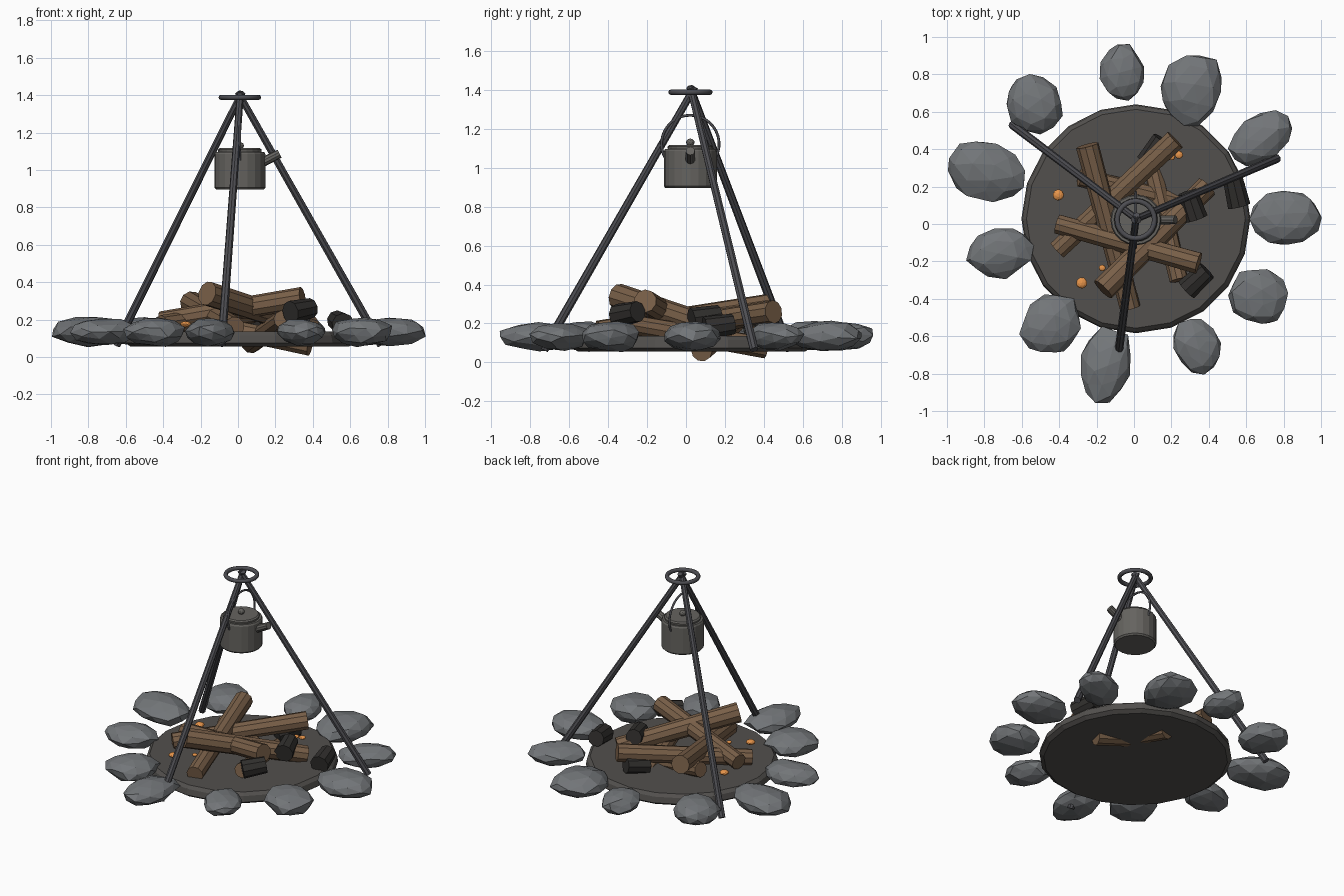
import bpy, bmesh, math, random
from mathutils import Vector, Matrix, noise

if "Cube" in bpy.data.objects:
    bpy.data.objects.remove(bpy.data.objects["Cube"])

random.seed(4)


def mat(name, r, g, b):
    m = bpy.data.materials.new(name)
    m.diffuse_color = (r, g, b, 1)
    m.use_nodes = True
    m.node_tree.nodes["Principled BSDF"].inputs["Base Color"].default_value = m.diffuse_color
    return m


STONE = mat("stone_grey", .17, .18, .19)
ASH = mat("ash_grey", .085, .08, .075)
WOOD = mat("wood_brown", .19, .115, .065)
CHAR = mat("charred_black", .03, .028, .026)
EMBER = mat("ember_orange", .8, .3, .07)
IRON = mat("dark_iron", .075, .075, .085)
POT = mat("pot_grey", .13, .125, .115)


def make(name, bm, m):
    bmesh.ops.recalc_face_normals(bm, faces=bm.faces)
    me = bpy.data.meshes.new(name)
    bm.to_mesh(me)
    bm.free()
    ob = bpy.data.objects.new(name, me)
    bpy.context.collection.objects.link(ob)
    me.materials.append(m)
    return ob


def rod(name, a, b, r1, r2, sides, m, roll=0.0):
    """Capped tapered cylinder from a to b."""
    a, b = Vector(a), Vector(b)
    d = b - a
    M = (Matrix.Translation((a + b) / 2) @ d.to_track_quat('Z', 'Y').to_matrix().to_4x4()
         @ Matrix.Rotation(roll, 4, 'Z'))
    bm = bmesh.new()
    bmesh.ops.create_cone(bm, cap_ends=True, segments=sides, radius1=r1, radius2=r2,
                          depth=d.length, matrix=M)
    return make(name, bm, m)


def blob(name, loc, scale, m, angle=0.0, sub=2, rough=0.0):
    """Faceted ellipsoid, optionally roughened."""
    bm = bmesh.new()
    bmesh.ops.create_icosphere(bm, subdivisions=sub, radius=1)
    off = Vector(loc) * 9
    tip = Matrix.Rotation(random.uniform(0, 6), 3, 'X') @ Matrix.Rotation(random.uniform(0, 6), 3, 'Y')
    for v in bm.verts:
        p = tip @ v.co
        v.co = p * (1 + rough * noise.noise(p * 1.6 + off) + rough * random.uniform(-.3, .3))
    M = Matrix.Translation(loc) @ Matrix.Rotation(angle, 4, 'Z') @ Matrix.Diagonal((*scale, 1))
    bmesh.ops.transform(bm, matrix=M, verts=bm.verts)
    return make(name, bm, m)


def lathe(name, profile, center, sides, m):
    """Spin (radius, z) points around a vertical axis."""
    bm = bmesh.new()
    rings = []
    for r, z in profile:
        rings.append([bm.verts.new((center[0] + r * math.cos(math.tau * i / sides),
                                    center[1] + r * math.sin(math.tau * i / sides), z))
                      for i in range(sides)])
    for lo, hi in zip(rings, rings[1:]):
        for i in range(sides):
            j = (i + 1) % sides
            bm.faces.new((lo[i], lo[j], hi[j], hi[i]))
    bm.faces.new(rings[0][::-1])
    bm.faces.new(rings[-1])
    return make(name, bm, m)


def tube(name, pts, r, sides, m, cyclic=False):
    cu = bpy.data.curves.new(name, 'CURVE')
    cu.dimensions = '3D'
    cu.bevel_depth = r
    cu.bevel_resolution = max(0, sides // 2 - 2)
    cu.use_fill_caps = True
    s = cu.splines.new('POLY')
    s.points.add(len(pts) - 1)
    for p, q in zip(s.points, pts):
        p.co = (*q, 1)
    s.use_cyclic_u = cyclic
    cu.materials.append(m)
    ob = bpy.data.objects.new(name, cu)
    bpy.context.collection.objects.link(ob)
    return ob


CX, CY = .01, .028

# Ash bed
lathe("ash_bed", [(.585, .056), (.612, .075), (.605, .115), (.585, .135)], (CX, CY), 20, ASH)

# Ring of stones: x, y, radial half-length, tangential half-width
stones = [(-.06, .81, .155, .12), (.31, .72, .20, .165), (.68, .46, .185, .125),
          (.81, .03, .19, .145), (.665, -.385, .17, .15), (.335, -.65, .155, .12),
          (-.15, -.755, .20, .135), (-.445, -.535, .175, .15), (-.715, -.155, .18, .13),
          (-.785, .285, .215, .155), (-.53, .645, .165, .15)]
for i, (x, y, a, b) in enumerate(stones):
    blob(f"stone_{i + 1}", (x, y, .135), (a, b, .048 + .2 * b), STONE,
         math.atan2(y, x), 2, .16)

# Leaning logs
logs = [((.22, .45, .26), (-.41, -.14, .17), .06),
        ((-.25, .42, .29), (-.02, -.45, .16), .062),
        ((-.165, -.35, .34), (.39, .20, .16), .066),
        ((.345, -.21, .315), (-.41, .00, .19), .06),
        ((.07, .41, .075), (.24, -.30, .20), .056),
        ((.385, .08, .06), (-.29, .25, .20), .056)]
for i, (a, b, r) in enumerate(logs):
    rod(f"log_{i + 1}", a, b, r, r * .9, 10, WOOD, i * .2)

# Charred chunks
for i, (x, y, z, ang) in enumerate([(.545, .17, .185, 1.8), (.31, .10, .23, 1.9),
                                    (.335, -.30, .25, .75), (.11, .39, .18, 1.0)]):
    d = Vector((math.cos(ang), math.sin(ang), .15)) * .075
    c = Vector((x, y, z))
    rod(f"charred_chunk_{i + 1}", c - d, c + d, .062, .054, 9, CHAR)

# Embers
for i, (x, y, r) in enumerate([(-.405, .155, .03), (-.28, -.315, .03), (-.17, -.235, .018),
                               (.24, .37, .022), (.20, .36, .02), (-.06, -.2, .022)]):
    blob(f"ember_{i + 1}", (x, y, .175), (r, r, r * .55), EMBER, 0, 2, .05)

# Tripod legs and top ring
for n, foot, top in [("front", (-.088, -.73, .065), (.013, .045, 1.415)),
                     ("left", (-.65, .53, .065), (.022, .02, 1.415)),
                     ("right", (.765, .35, .065), (0, .022, 1.415))]:
    rod(f"tripod_leg_{n}", foot, top, .023, .019, 8, IRON)
tube("tripod_ring", [(CX + .1 * math.cos(math.tau * i / 24), CY - .005 + .1 * math.sin(math.tau * i / 24), 1.388)
                     for i in range(24)], .014, 8, IRON, True)

# Kettle body, lid, knob, spout and bail handle
PC = (.01, .022)
lathe("kettle_body", [(.127, .895), (.136, .905), (.136, 1.085), (.13, 1.096)], PC, 20, POT)
lathe("kettle_lid", [(.115, 1.092), (.117, 1.108), (.108, 1.116)], PC, 20, POT)
blob("kettle_knob", (*PC, 1.13), (.022, .022, .02), POT)
rod("kettle_spout", (.11, .022, 1.03), (.222, .022, 1.087), .026, .024, 10, POT)
arc = [math.radians(-28 + 236 * i / 22) for i in range(23)]
tube("kettle_handle", [(PC[0], PC[1] + .148 * math.cos(t), 1.122 + .148 * math.sin(t))
                       for t in arc], .007, 8, IRON)
